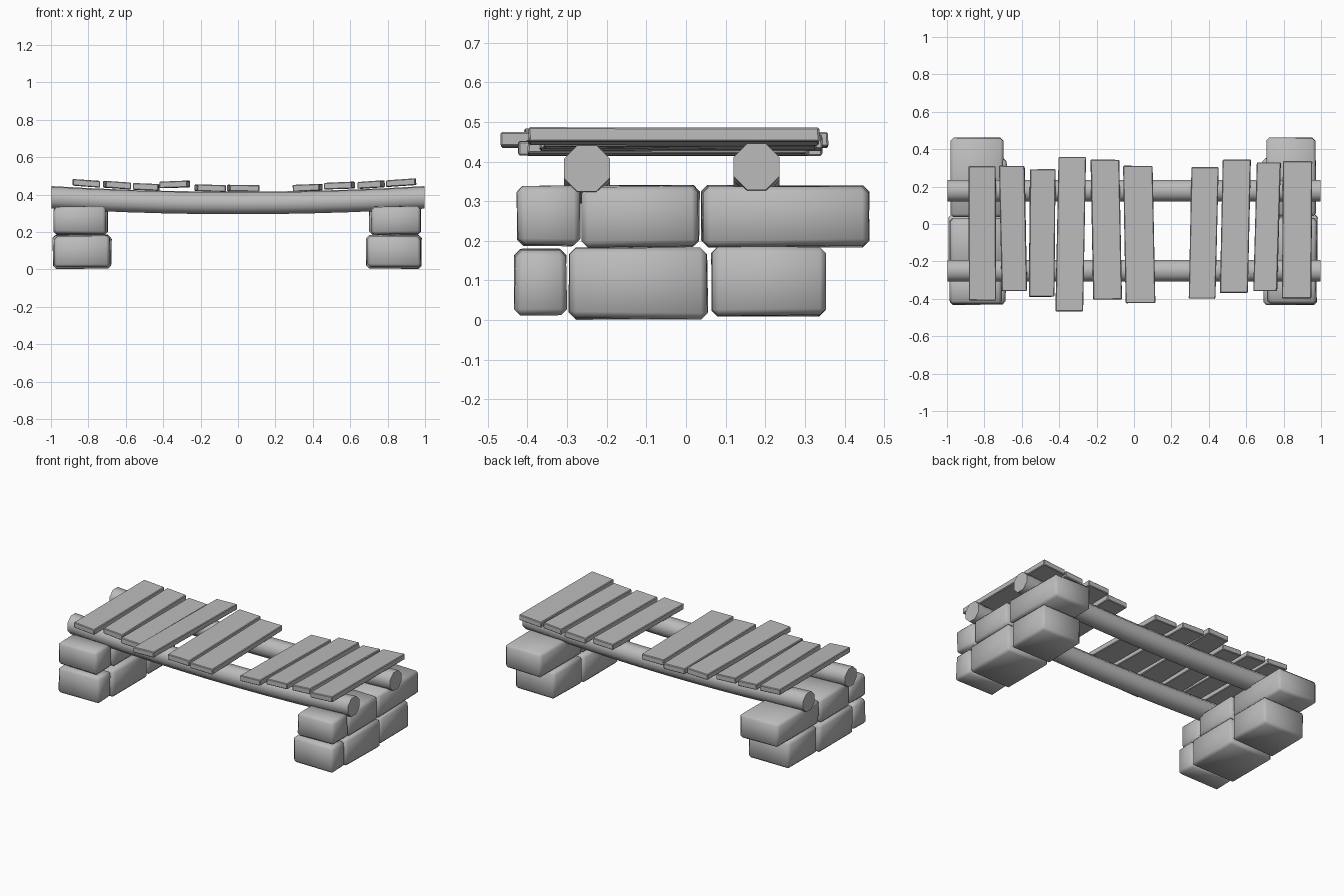
import bpy, bmesh, math, random
from mathutils import Vector

if "Cube" in bpy.data.objects:
    bpy.data.objects.remove(bpy.data.objects["Cube"])

random.seed(4)

grey = bpy.data.materials.new("plain grey")
grey.diffuse_color = (0.5, 0.5, 0.5, 1)
grey.use_nodes = True
grey.node_tree.nodes["Principled BSDF"].inputs["Base Color"].default_value = grey.diffuse_color


def finish(bm, name, angle):
    bmesh.ops.recalc_face_normals(bm, faces=bm.faces)
    me = bpy.data.meshes.new(name)
    bm.to_mesh(me)
    bm.free()
    me.materials.append(grey)
    ob = bpy.data.objects.new(name, me)
    bpy.context.collection.objects.link(ob)
    bpy.ops.object.select_all(action='DESELECT')
    ob.select_set(True)
    bpy.context.view_layer.objects.active = ob
    bpy.ops.object.shade_smooth_by_angle(angle=math.radians(angle))
    return ob


def block(name, lo, hi, bevel, jitter=0.0, shift=0.0, slope=0.0, angle=30):
    """Box from lo to hi with loose corners; shift skews x along y, slope tilts z along x."""
    bm = bmesh.new()
    bmesh.ops.create_cube(bm, size=1)
    c = (Vector(lo) + Vector(hi)) / 2
    d = Vector(hi) - Vector(lo)
    for v in bm.verts:
        sx, sy, sz = v.co
        p = c + Vector((sx * d.x + sy * shift, sy * d.y, sz * d.z + sx * d.x * slope))
        # corners only ever move inwards, so the overall size is kept
        for i, s in enumerate((sx, sy, sz)):
            p[i] -= math.copysign(random.uniform(0, jitter), s)
        v.co = p
    bmesh.ops.bevel(bm, geom=bm.edges[:], offset=bevel, segments=1,
                    affect='EDGES', clamp_overlap=True)
    return finish(bm, name, angle)


# Stone piers: two courses of three stones on each side
# (outer x, inner x, y start, y end, z bottom, z top)
stones = [
    ("lower_front_stone", 0.98, 0.69, -0.435, -0.298, 0.010, 0.182),
    ("lower_middle_stone", 0.985, 0.68, -0.298, 0.057, 0.000, 0.184),
    ("lower_back_stone", 0.975, 0.685, 0.060, 0.355, 0.008, 0.187),
    ("upper_front_stone", 0.98, 0.71, -0.430, -0.265, 0.186, 0.340),
    ("upper_middle_stone", 0.98, 0.70, -0.265, 0.036, 0.182, 0.342),
    ("upper_back_stone", 0.975, 0.705, 0.037, 0.465, 0.183, 0.342),
]
for side, s in (("right", 1), ("left", -1)):
    for name, xo, xi, y0, y1, z0, z1 in stones:
        if s < 0:
            xo += 0.008
            xi -= 0.008
        x0, x1 = sorted((s * xo, s * xi))
        block(side + "_" + name, (x0, y0, z0), (x1, y1, z1), 0.016, 0.007, angle=50)


# Sagging eight-sided beams
def beam(name, y, z_end):
    bm = bmesh.new()
    rings = []
    steps = 10
    for i in range(steps + 1):
        x = -1 + 2 * i / steps
        zc = z_end - 0.03 * (1 - x * x)
        r = 0.063
        rings.append([bm.verts.new((x * 0.998,
                                    y + r * math.cos((k + 0.5) * math.pi / 4),
                                    zc + r * math.sin((k + 0.5) * math.pi / 4)))
                      for k in range(8)])
    for a, b in zip(rings, rings[1:]):
        for k in range(8):
            n = (k + 1) % 8
            bm.faces.new((a[k], a[n], b[n], b[k]))
    bm.faces.new(rings[0])
    bm.faces.new(rings[-1])
    finish(bm, name, 50)


beam("front_beam", -0.25, 0.383)
beam("back_beam", 0.178, 0.387)

# Uneven planks, with a gap right of the middle
# (x centre, width, x shift front to back, y front, y back, z centre, slope)
planks = [
    (-0.811, 0.148, -0.003, -0.410, 0.310, 0.460, -0.07),
    (-0.646, 0.138, -0.014, -0.360, 0.312, 0.450, -0.07),
    (-0.491, 0.138, 0.006, -0.390, 0.293, 0.441, -0.05),
    (-0.338, 0.150, 0.016, -0.468, 0.360, 0.454, 0.03),
    (-0.148, 0.156, -0.014, -0.405, 0.345, 0.435, -0.03),
    (0.028, 0.160, -0.014, -0.425, 0.312, 0.434, -0.01),
    (0.372, 0.146, 0.016, -0.400, 0.305, 0.436, 0.03),
    (0.542, 0.152, 0.016, -0.370, 0.345, 0.448, 0.04),
    (0.711, 0.130, 0.020, -0.360, 0.330, 0.453, 0.06),
    (0.872, 0.158, 0.005, -0.398, 0.337, 0.464, 0.07),
]
for i, (x, w, sh, y0, y1, z, sl) in enumerate(planks):
    block("plank_%02d" % (i + 1), (x - w / 2, y0, z - 0.019), (x + w / 2, y1, z + 0.019),
          0.004, 0.002, sh, sl)
